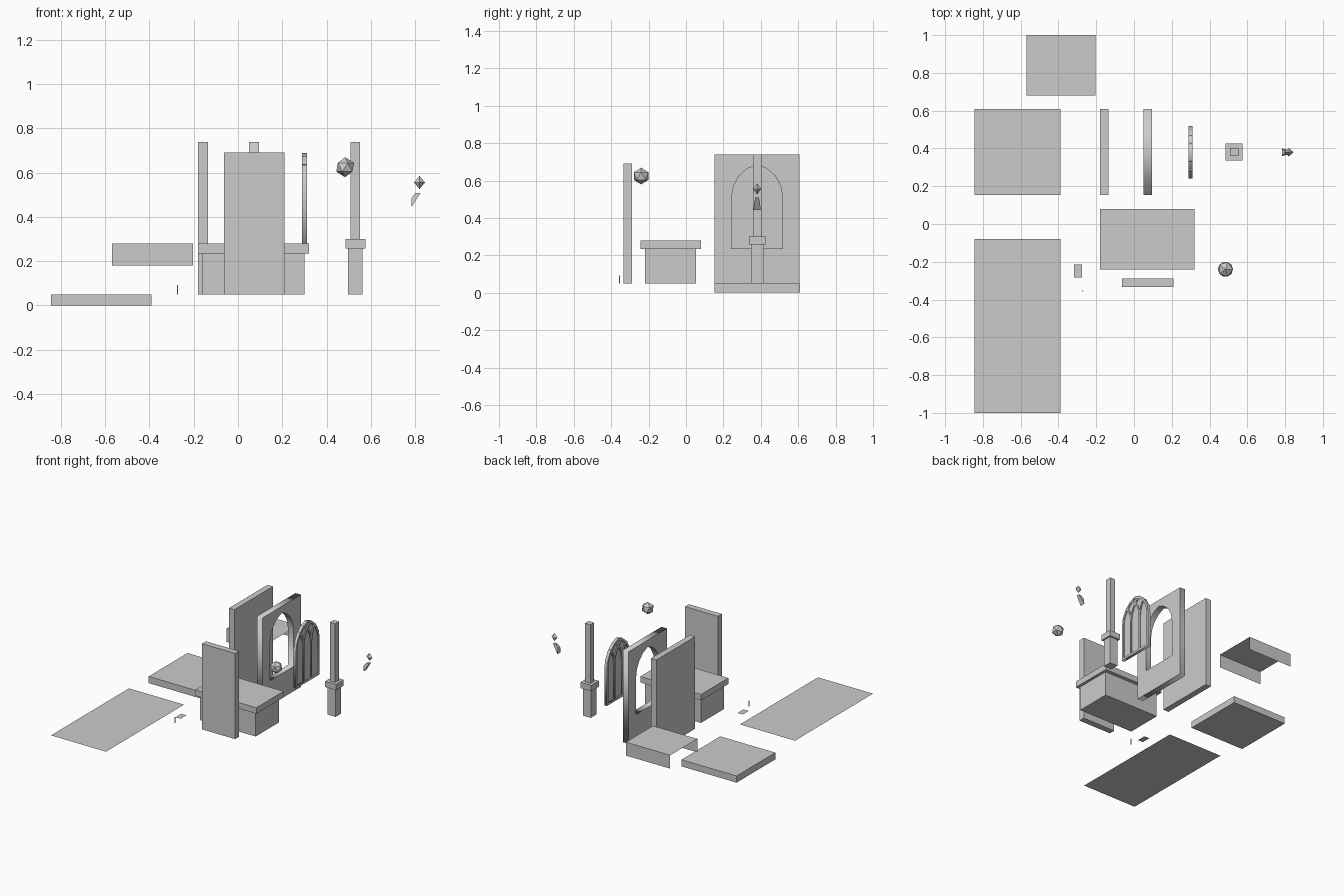
import bpy, bmesh, math

if "Cube" in bpy.data.objects:
    bpy.data.objects.remove(bpy.data.objects["Cube"])

FLOOR = 0.05


def mesh_object(name, verts, faces):
    me = bpy.data.meshes.new(name)
    me.from_pydata(verts, [], faces)
    ob = bpy.data.objects.new(name, me)
    bpy.context.collection.objects.link(ob)
    return ob


def box(name, x0, x1, y0, y1, z0, z1):
    v = [(x, y, z) for z in (z0, z1) for x, y in ((x0, y0), (x1, y0), (x1, y1), (x0, y1))]
    f = [(3, 2, 1, 0), (4, 5, 6, 7)] + [(i, (i + 1) % 4, (i + 1) % 4 + 4, i + 4) for i in range(4)]
    return mesh_object(name, v, f)


def sheet(name, x0, x1, y0, y1, z):
    return mesh_object(name, [(x0, y0, z), (x1, y0, z), (x1, y1, z), (x0, y1, z)], [(0, 1, 2, 3)])


def profile(name, loops, x0, x1):
    """Fill closed (y, z) outlines (inner ones become holes), extruded from x0 to x1."""
    cu = bpy.data.curves.new(name + "_outline", 'CURVE')
    cu.dimensions, cu.fill_mode, cu.extrude = '2D', 'BOTH', (x1 - x0) / 2
    for loop in loops:
        sp = cu.splines.new('POLY')
        sp.points.add(len(loop) - 1)
        for p, (y, z) in zip(sp.points, loop):
            p.co = (y, z, 0, 1)
        sp.use_cyclic_u = True
    tmp = bpy.data.objects.new(name + "_tmp", cu)
    bpy.context.collection.objects.link(tmp)
    dg = bpy.context.evaluated_depsgraph_get()
    me = bpy.data.meshes.new_from_object(tmp.evaluated_get(dg))
    bpy.data.objects.remove(tmp)
    ob = bpy.data.objects.new(name, me)
    bpy.context.collection.objects.link(ob)
    ob.rotation_euler = (math.pi / 2, 0, math.pi / 2)
    ob.location.x = (x0 + x1) / 2
    return ob


# pointed window geometry
CY, SILL, SPRING, APEX, HALF = 0.38, 0.235, 0.51, 0.688, 0.139
RAD = ((APEX - SPRING) ** 2 + HALF ** 2) / (2 * HALF)


def rib(start, side, span, r, sill, n=4):
    """Upright at offset `start`, then an arc leaning towards `side` across `span`."""
    end = math.acos((r - span) / r)
    pts = [(CY + start, sill)]
    for i in range(n + 1):
        a = end * i / n
        pts.append((CY + start + side * r * (1 - math.cos(a)), SPRING + r * math.sin(a)))
    return pts


def arch(inset=0.0):
    h, r = HALF - inset, RAD - inset
    left = rib(-h, 1, h, r, SILL + inset)
    right = rib(h, -1, h, r, SILL + inset)
    return left + right[-2::-1]


# floor pieces
box("floor_tile", -0.845, -0.39, 0.153, 0.61, 0, FLOOR)
sheet("carpet", -0.845, -0.39, -1.0, -0.08, FLOOR)

# folded cloth, open at both ends
mesh_object("altar_cloth",
            [(x, y, z) for x in (-0.57, -0.203)
             for y, z in ((0.68, 0.18), (0.68, 0.28), (1.0, 0.28), (1.0, 0.18))],
            [(i, i + 4, i + 5, i + 1) for i in range(3)])

# walls
box("plain_wall", -0.181, -0.136, 0.153, 0.608, FLOOR, 0.738)
profile("window_wall",
        [[(0.153, FLOOR), (0.608, FLOOR), (0.608, 0.738), (0.153, 0.738)], arch()],
        0.049, 0.095)

# window insert: pane, frame and crossing tracery
profile("window_pane", [arch(0.004)], 0.297, 0.303)
profile("window_frame", [arch(), arch(0.016)], 0.289, 0.311)
for side in (-1, 1):
    for start in (-HALF / 3, HALF / 3):
        line = rib(start, side, (HALF - side * start) / 2, RAD, SILL + 0.008)
        lo, hi = [], []
        for i, (y, z) in enumerate(line):
            a, b = line[max(i - 1, 0)], line[min(i + 1, len(line) - 1)]
            d = math.hypot(b[0] - a[0], b[1] - a[1])
            ny, nz = (b[1] - a[1]) / d * 0.006, -(b[0] - a[0]) / d * 0.006
            lo.append((y + ny, z + nz))
            hi.append((y - ny, z - nz))
        profile("window_tracery", [lo + hi[::-1]], 0.290, 0.310)

# door slab
box("door_slab", -0.063, 0.21, -0.334, -0.288, FLOOR, 0.69)

# altar
box("altar_base", -0.16, 0.30, -0.22, 0.053, FLOOR, 0.234)
box("altar_top", -0.181, 0.321, -0.242, 0.08, 0.234, 0.279)

# column
for name, h, z0, z1 in (("column_base", 0.033, FLOOR, 0.257),
                        ("column_collar", 0.045, 0.257, 0.30),
                        ("column_shaft", 0.022, 0.30, 0.738)):
    box(name, 0.53 - h, 0.53 + h, 0.381 - h, 0.381 + h, z0, z1)

# faceted orb
bpy.ops.mesh.primitive_ico_sphere_add(subdivisions=1, radius=0.045, location=(0.484, -0.24, 0.624))
bpy.context.object.name = "orb"

# flame: stretched octahedron
ring = [(0.845, 0.38, 0.555), (0.82, 0.402, 0.555), (0.795, 0.38, 0.555), (0.82, 0.358, 0.555)]
mesh_object("flame", ring + [(0.82, 0.38, 0.585), (0.82, 0.38, 0.525)],
            [(i, (i + 1) % 4, 4) for i in range(4)] + [((i + 1) % 4, i, 5) for i in range(4)])

# wall sconce below the flame
side_pts = [(0.783, 0.443, 0.020), (0.825, 0.508, 0.010), (0.802, 0.508, 0.009), (0.783, 0.485, 0.014)]
mesh_object("sconce", [(x, 0.38 + s * w, z) for s in (-1, 1) for x, z, w in side_pts],
            [(0, 1, 2, 3), (7, 6, 5, 4)] + [((i + 1) % 4, i, i + 4, (i + 1) % 4 + 4) for i in range(4)])

# small floor details
sheet("paper", -0.318, -0.275, -0.284, -0.215, 0.053)
box("candle", -0.275, -0.27, -0.357, -0.352, FLOOR, 0.092)
